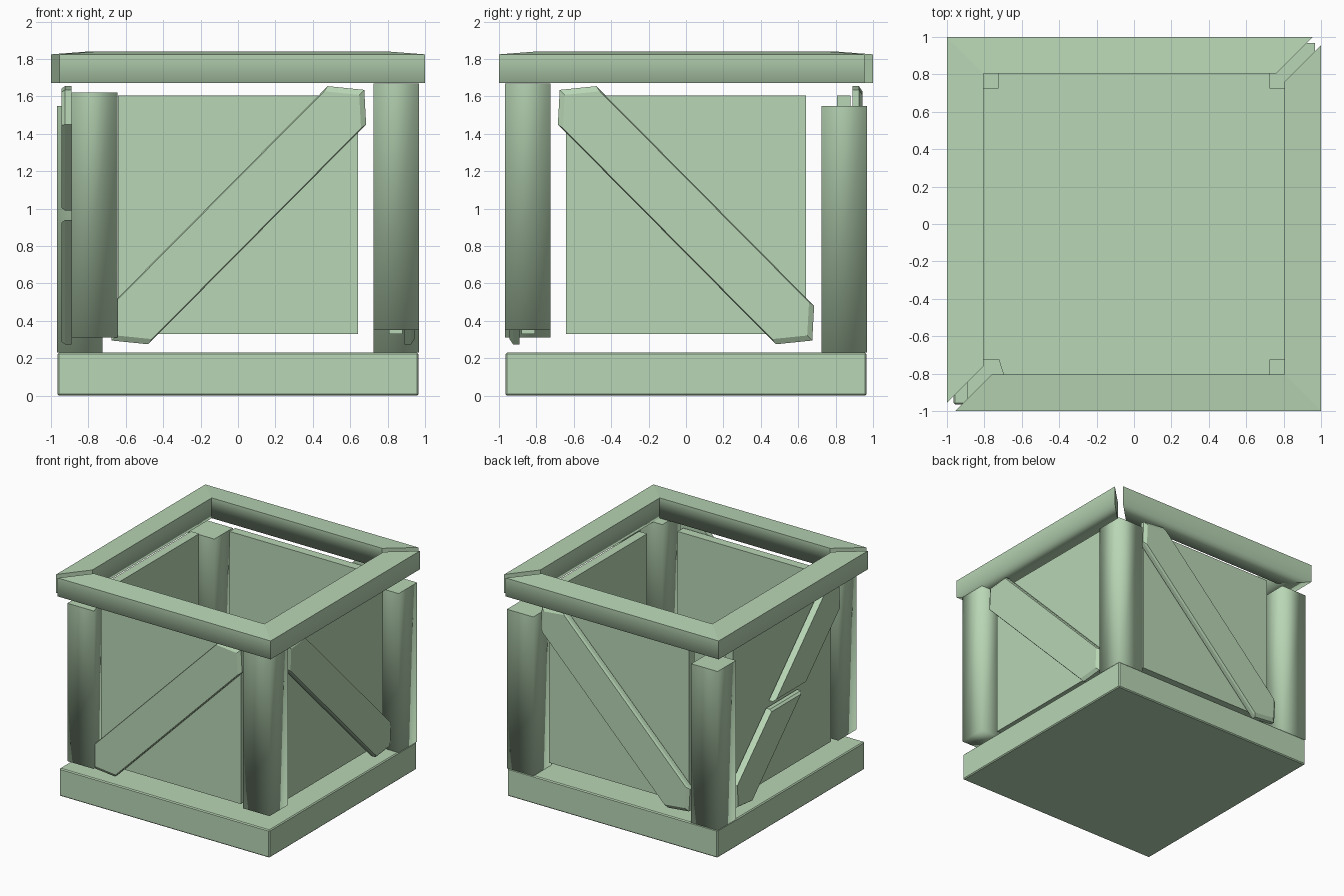
import bpy, bmesh
from math import pi
from mathutils import Matrix

cube = bpy.data.objects.get("Cube")
if cube:
    bpy.data.objects.remove(cube, do_unlink=True)

green = bpy.data.materials.new("pale_green")
green.use_nodes = True
colour = (0.48, 0.67, 0.46, 1)
green.diffuse_color = colour
green.node_tree.nodes["Principled BSDF"].inputs["Base Color"].default_value = colour


def finish(name, bm, soft=False):
    """Turn a bmesh into an object; soft parts keep flat tops and mitred ends."""
    bmesh.ops.recalc_face_normals(bm, faces=bm.faces)
    for f in bm.faces:
        n = f.normal
        mitred = abs(n.x) > 0.4 and abs(n.y) > 0.4
        f.smooth = soft and n.z < 0.9 and not mitred
    mesh = bpy.data.meshes.new(name)
    bm.to_mesh(mesh)
    bm.free()
    mesh.materials.append(green)
    obj = bpy.data.objects.new(name, mesh)
    bpy.context.collection.objects.link(obj)
    return obj


def loft(lower, upper):
    """Solid between two matching outlines."""
    bm = bmesh.new()
    a = [bm.verts.new(p) for p in lower]
    b = [bm.verts.new(p) for p in upper]
    bm.faces.new(a)
    bm.faces.new(b)
    for i in range(len(a)):
        j = (i + 1) % len(a)
        bm.faces.new((a[i], a[j], b[j], b[i]))
    return bm


def prism(outline, z0, z1):
    return loft([(x, y, z0) for x, y in outline], [(x, y, z1) for x, y in outline])


def rect(x0, x1, y0, y1):
    return [(x0, y0), (x1, y0), (x1, y1), (x0, y1)]


# Solid base slab with a softened edge
base = finish("base", prism(rect(-0.965, 0.965, -0.965, 0.965), 0, 0.23))
bevel = base.modifiers.new("edge", "BEVEL")
bevel.width = 0.008
bevel.segments = 1

# Corner posts, set at uneven heights
IN, OUT = 0.725, 0.967
finish("front_left_post", prism(rect(IN, OUT, -OUT, -IN), 0.35, 1.67), True)
finish("back_left_post", prism(rect(IN, OUT, IN, OUT), 0.23, 1.55), True)
finish("back_right_post", prism(rect(-OUT, -IN, IN, OUT), 0.23, 1.55), True)
skewed = [(-0.89, -OUT), (-0.645, -OUT), (-0.72, -IN), (-0.89, -IN)]
finish("front_right_post", prism(skewed, 0.31, 1.62), True)

# Diagonal brace outline across one side, and its halves for the split brace
half = [(0.48, 1.655), (0.675, 1.635), (0.685, 1.45)]
whole = half + [(-u, 1.93 - z) for u, z in half]
SPLIT = 0.99
upper_half = half + [(SPLIT - 0.77, SPLIT), (SPLIT - 1.175, SPLIT)]
lower_half = [(-u, 2 * SPLIT - 0.05 - z) for u, z in upper_half]


def brace(name, outline, flip, turn):
    s = -1 if flip else 1
    cu = sum(u for u, z in outline) / len(outline)
    cz = sum(z for u, z in outline) / len(outline)
    layers = []
    for y, k in ((-0.89, 1), (-0.925, 1), (-0.943, 0.96)):
        layers.append([(s * (cu + (u - cu) * k), y, cz + (z - cz) * k)
                       for u, z in outline])
    bm = loft(layers[0], layers[1])
    # Chamfered outer face
    bm.faces.ensure_lookup_table()
    cap = bm.faces[1]
    corners = list(cap.verts)
    bm.faces.remove(cap)
    tip = [bm.verts.new(p) for p in layers[2]]
    bm.faces.new(tip)
    for i in range(len(tip)):
        j = (i + 1) % len(tip)
        bm.faces.new((corners[i], corners[j], tip[j], tip[i]))
    bm.transform(turn)
    finish(name, bm)


# Wall panels and braces, one set per side
for i, (side, flip) in enumerate((("front", False), ("left", True),
                                  ("back", True), ("right", False))):
    turn = Matrix.Rotation(i * pi / 2, 4, "Z")
    panel = prism(rect(-0.642, 0.642, -0.88, -0.806), 0.33, 1.605)
    panel.transform(turn)
    finish(side + "_panel", panel)
    if side == "right":
        brace("right_brace_upper", upper_half, flip, turn)
        brace("right_brace_lower", lower_half, flip, turn)
    else:
        brace(side + "_brace", whole, flip, turn)

# Mitred top rim, open at two opposite corners, rising slightly inwards
front_board = [(-0.955, -1), (1, -1), (0.805, -0.805), (-0.76, -0.805)]
side_board = [(-y, -x) for x, y in front_board]
for name, board, s in (("front_rim", front_board, 1), ("left_rim", side_board, 1),
                       ("back_rim", front_board, -1), ("right_rim", side_board, -1)):
    plan = [(s * x, s * y) for x, y in board]
    top = [(x, y, 1.825 if max(abs(x), abs(y)) > 0.9 else 1.84) for x, y in plan]
    finish(name, loft([(x, y, 1.672) for x, y in plan], top), True)
